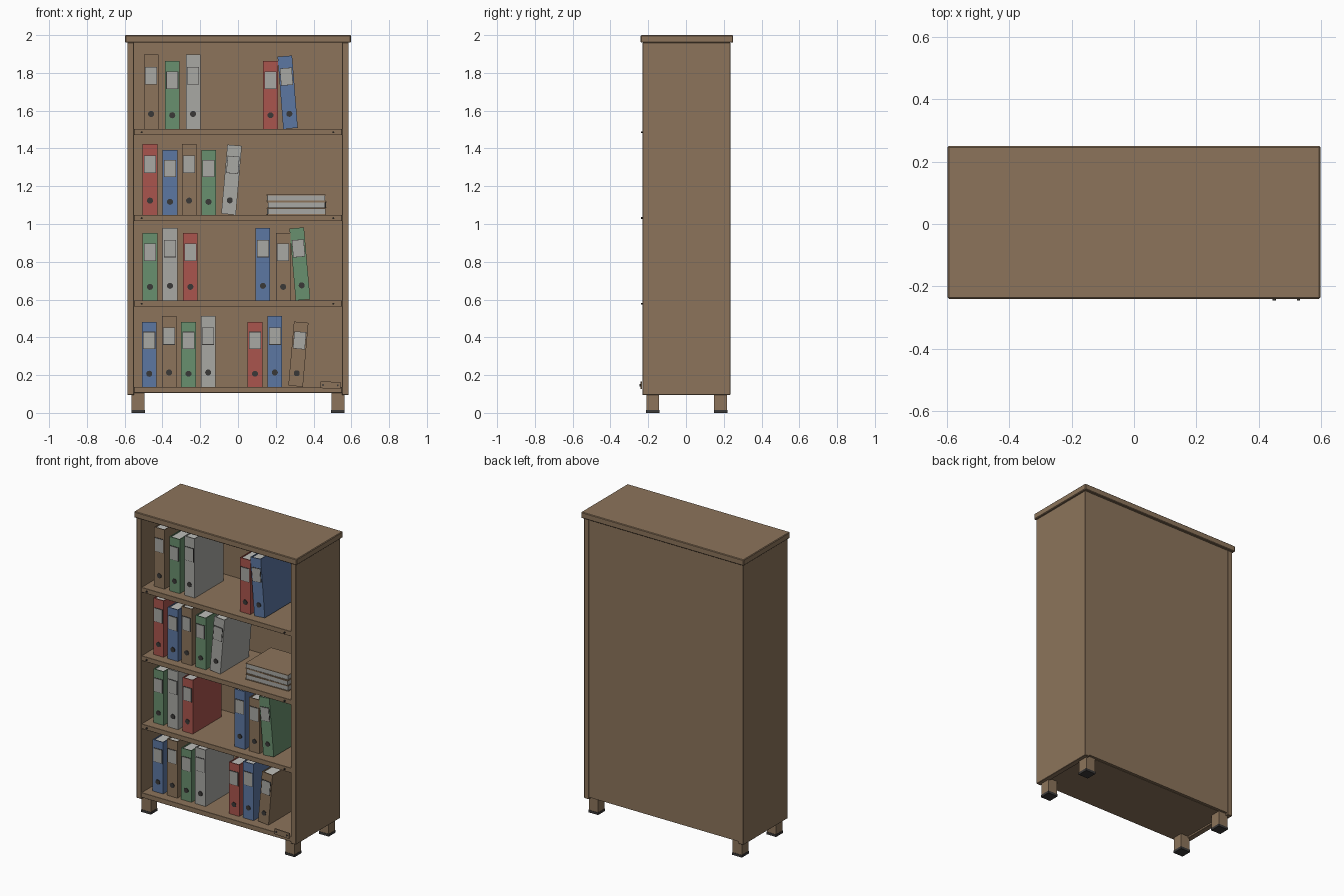
import bpy, bmesh, math
from mathutils import Matrix, Vector

if "Cube" in bpy.data.objects:
    bpy.data.objects.remove(bpy.data.objects["Cube"], do_unlink=True)


def material(name, rgb):
    # sRGB 0-255 to linear
    lin = [(c / 255 / 12.92) if c < 11 else ((c / 255 + 0.055) / 1.055) ** 2.4 for c in rgb]
    m = bpy.data.materials.new(name)
    m.use_nodes = True
    m.diffuse_color = (*lin, 1)
    m.node_tree.nodes["Principled BSDF"].inputs["Base Color"].default_value = (*lin, 1)
    return m


MATS = {
    "wood": material("wood brown", (140, 116, 91)),
    "red": material("binder red", (170, 85, 77)),
    "green": material("binder green", (105, 144, 110)),
    "blue": material("binder blue", (92, 119, 162)),
    "grey": material("binder light grey", (168, 168, 164)),
    "paper": material("paper white", (190, 190, 185)),
    "dark": material("dark rubber", (58, 56, 55)),
}


class Part:
    """Collects boxes and discs into one object."""

    def __init__(self, name):
        self.name, self.bm, self.mats = name, bmesh.new(), []

    def paint(self, verts, mat):
        if mat not in self.mats:
            self.mats.append(mat)
        for f in {f for v in verts for f in v.link_faces}:
            f.material_index = self.mats.index(mat)

    def box(self, lo, hi, mat="wood"):
        lo, hi = Vector(lo), Vector(hi)
        m = Matrix.Translation((lo + hi) / 2) @ Matrix.Diagonal((*(hi - lo), 1))
        self.paint(bmesh.ops.create_cube(self.bm, size=1, matrix=m)["verts"], mat)

    def disc(self, centre, radius, depth, mat="dark"):
        m = Matrix.Translation(centre) @ Matrix.Rotation(math.pi / 2, 4, "X")
        r = bmesh.ops.create_cone(self.bm, cap_ends=True, segments=16, radius1=radius,
                                  radius2=radius, depth=depth, matrix=m)
        self.paint(r["verts"], mat)

    def done(self, loc=(0, 0, 0), rot=(0, 0, 0), bevel=0):
        me = bpy.data.meshes.new(self.name)
        self.bm.to_mesh(me)
        self.bm.free()
        for k in self.mats:
            me.materials.append(MATS[k])
        ob = bpy.data.objects.new(self.name, me)
        bpy.context.collection.objects.link(ob)
        ob.location, ob.rotation_euler = loc, rot
        if bevel:
            b = ob.modifiers.new("soft edge", "BEVEL")
            b.width, b.segments = bevel, 1
        return ob


def board(name, lo, hi, bevel=0.002):
    p = Part(name)
    p.box(lo, hi)
    return p.done(bevel=bevel)


# Carcass
FRONT, BACK = -0.23, 0.235
board("top_board", (-0.598, -0.24, 1.96), (0.598, 0.25, 2.0), 0.004)
board("back_panel", (-0.55, 0.215, 0.108), (0.55, BACK - 0.003, 1.96), 0)
for side, s in (("left", 1), ("right", -1)):
    xs = sorted((s * 0.55, s * 0.586))
    board(side + "_side", (xs[0], FRONT, 0.095), (xs[1], BACK, 1.96))

# Shelves with end screws
SHELVES = [0.138, 0.595, 1.048, 1.503]
for i, z in enumerate(SHELVES):
    board(f"shelf_{i + 1}", (-0.55, FRONT + 0.002, z - 0.032), (0.55, 0.215, z), 0.001)
    if i:
        for x in (-0.51, 0.505):
            p = Part("shelf_screw")
            p.disc((x, FRONT, z - 0.017), 0.005, 0.014)
            p.done()

# Legs with rubber feet
for x in (-0.529, 0.529):
    for y in (-0.176, 0.183):
        p = Part("leg")
        p.box((x - 0.034, y - 0.034, 0.015), (x + 0.034, y + 0.034, 0.108))
        p.box((x - 0.036, y - 0.036, 0), (x + 0.036, y + 0.036, 0.016), "dark")
        p.done()

# Small plate screwed on the bottom shelf
p = Part("corner_plate")
p.box((-0.054, -0.004, -0.018), (0.054, 0.004, 0.018))
for x in (-0.039, 0.039):
    p.disc((x, -0.004, 0), 0.005, 0.01)
p.done((0.489, -0.236, 0.147), (0, math.radians(2), 0))


def binder(colour, x, shelf, h, lean=0):
    """Three-sided cover, paper block, framed label and finger hole."""
    p = Part(colour + "_binder")
    w, d, t = 0.0385, 0.30, 0.006
    p.box((-w, 0, 0), (w, t, h), colour)
    for s in (-1, 1):
        xs = sorted((s * w, s * (w - t)))
        p.box((xs[0], t, 0), (xs[1], d, h), colour)
    p.box((t - w, t, 0.004), (w - t, d - 0.006, h - 0.006), "paper")
    lz = h * 0.716
    p.box((-0.032, -0.002, lz - 0.046), (0.032, 0.001, lz + 0.046), "dark")
    p.box((-0.029, -0.004, lz - 0.043), (0.029, 0.001, lz + 0.043), "grey")
    p.disc((0, -0.001, h * 0.202), 0.016, 0.005)
    a = math.radians(lean)
    p.done((x, -0.17, SHELVES[shelf] + w * abs(math.sin(a))), (0, a, 0))


# Binders by shelf: colour, x, height, lean in degrees
ROWS = [
    [("blue", -0.47, 0.343, 0), ("wood", -0.365, 0.375, 0), ("green", -0.262, 0.343, 0),
     ("grey", -0.158, 0.375, 0), ("red", 0.09, 0.343, 0), ("blue", 0.195, 0.375, 0),
     ("wood", 0.305, 0.34, 5)],
    [("green", -0.466, 0.357, 0), ("grey", -0.36, 0.384, 0), ("red", -0.252, 0.357, 0),
     ("blue", 0.132, 0.384, 0), ("wood", 0.239, 0.357, 0), ("green", 0.344, 0.382, -5)],
    [("red", -0.466, 0.375, 0), ("blue", -0.36, 0.343, 0), ("wood", -0.259, 0.375, 0),
     ("green", -0.156, 0.343, 0), ("grey", -0.05, 0.367, 5)],
    [("wood", -0.46, 0.394, 0), ("green", -0.348, 0.36, 0), ("grey", -0.238, 0.394, 0),
     ("red", 0.172, 0.36, 0), ("blue", 0.278, 0.384, -4.5)],
]
for shelf, row in enumerate(ROWS):
    for colour, x, h, lean in row:
        binder(colour, x, shelf, h, lean)

# Stack of lying folders: paper between thin covers
for i, turn in enumerate((1.2, -1, 0.6)):
    p = Part("lying_folder")
    w, d, h = 0.155, 0.135, 0.035
    p.box((-w + 0.003, -d + 0.003, 0.004), (w - 0.003, d - 0.003, h - 0.004), "grey")
    for z in (0, h - 0.004):
        p.box((-w, -d, z), (w, d, z + 0.004))
    p.done((0.308 + 0.004 * (i % 2), -0.005, SHELVES[2] + i * 0.036), (0, 0, math.radians(turn)))
